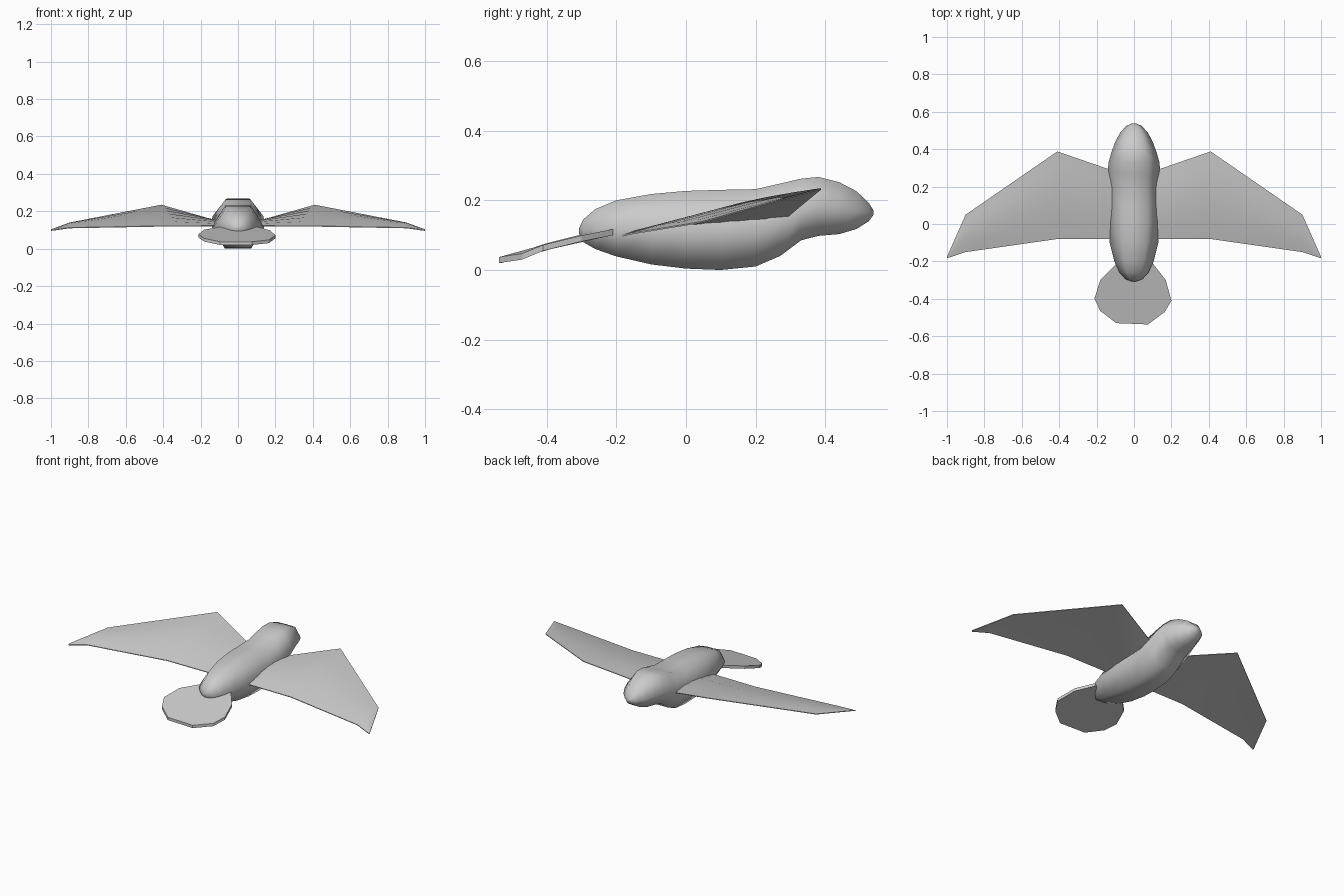
import bpy, bmesh, math

if "Cube" in bpy.data.objects:
    bpy.data.objects.remove(bpy.data.objects["Cube"])

grey = bpy.data.materials.new("plain grey")
grey.use_nodes = True
colour = (0.6, 0.6, 0.6, 1)
grey.diffuse_color = colour
grey.node_tree.nodes["Principled BSDF"].inputs["Base Color"].default_value = colour


def loft(name, rings, smooth_angle):
    """Skin equal-length closed rings and cap both ends."""
    bm = bmesh.new()
    loops = [[bm.verts.new(p) for p in ring] for ring in rings]
    n = len(loops[0])
    for a, b in zip(loops, loops[1:]):
        for i in range(n):
            j = (i + 1) % n
            bm.faces.new((a[i], a[j], b[j], b[i]))
    bm.faces.new(loops[0])
    bm.faces.new(loops[-1])
    bmesh.ops.recalc_face_normals(bm, faces=bm.faces)
    mesh = bpy.data.meshes.new(name)
    bm.to_mesh(mesh)
    bm.free()
    mesh.materials.append(grey)
    obj = bpy.data.objects.new(name, mesh)
    bpy.context.collection.objects.link(obj)
    bpy.ops.object.select_all(action='DESELECT')
    obj.select_set(True)
    bpy.context.view_layer.objects.active = obj
    if smooth_angle:
        bpy.ops.object.shade_smooth_by_angle(angle=math.radians(smooth_angle))
    return obj


# Body: six-sided sections along y, given as (y, bottom, top, half width)
stations = [
    (-.307, .105, .12, .012), (-.295, .08, .145, .045), (-.26, .06, .175, .077),
    (-.2, .039, .2, .105), (-.1, .016, .218, .13), (0, .004, .227, .14),
    (.1, 0, .23, .139), (.2, .01, .232, .139), (.27, .04, .248, .141),
    (.33, .085, .262, .136), (.38, .098, .267, .122), (.44, .103, .252, .1),
    (.49, .118, .226, .073), (.525, .14, .192, .04), (.538, .158, .172, .012),
]
body_rings = []
for y, low, high, half in stations:
    middle, radius = (low + high) / 2, (high - low) / 2
    ring = []
    for k in range(6):
        a = math.radians(60 * k)
        ring.append((half * math.cos(a), y, middle + radius * math.sin(a) / math.sin(math.pi / 3)))
    body_rings.append(ring)
loft("body", body_rings, 89)

# Wings: cambered sections as (x, front y, front z, back y, back z, thickness)
wing_stations = [
    (.08, .274, .14, -.08, .122, .014), (.41, .388, .234, -.08, .121, .014),
    (.9, .05, .139, -.15, .112, .008), (1, -.175, .102, -.183, .098, .002),
]
for side, label in ((1, "left"), (-1, "right")):
    rings = []
    for x, fy, fz, by, bz, thick in wing_stations:
        top, bottom = [], []
        for k in range(7):
            t = k / 6
            y, z = fy + (by - fy) * t, fz + (bz - fz) * t
            bulge = thick * math.sin(math.pi * t)
            top.append((side * x, y, z + bulge + .001))
            bottom.append((side * x, y, z + bulge * .2 - .003))
        rings.append(top + bottom[::-1])
    loft(label + "_wing", rings, 35)

# Tail: thin ten-sided fan sloping down to the rear, (x, y, underside z)
fan = [
    (-.09, -.21, .1), (-.18, -.3, .085), (-.212, -.4, .06), (-.18, -.465, .038),
    (-.095, -.53, .02), (.075, -.537, .02), (.165, -.47, .03),
    (.2, -.41, .055), (.17, -.3, .082), (.1, -.21, .1),
]
loft("tail", [fan, [(x, y, z + .017) for x, y, z in fan]], 0)
